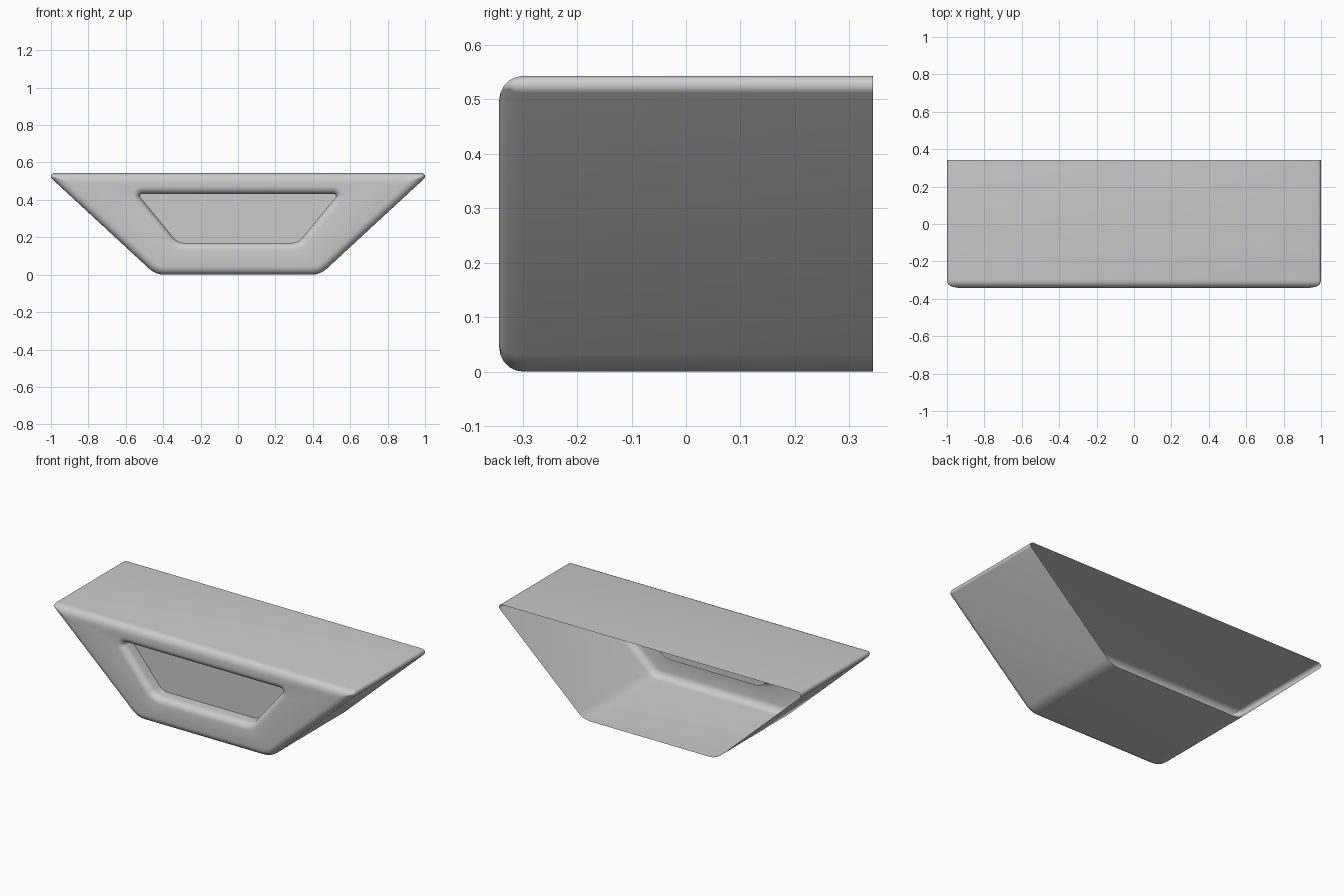
import bpy, bmesh
from math import pi, cos, sin, tan
from mathutils import Vector

if "Cube" in bpy.data.objects:
    bpy.data.objects.remove(bpy.data.objects["Cube"])

DEPTH = 0.343   # half depth


def trapezoid(bottom_x, top_x, z0, z1, r_bottom, r_top, grow=0.0, n=8):
    """Rounded trapezoid outline in XZ, anticlockwise from the front, offset by grow."""
    side = Vector((top_x - bottom_x, z1 - z0)).normalized()
    shift = lambda dz: (grow + dz * grow * side.x) / side.y   # sideways shift of a grown corner
    bx, tx = bottom_x + shift(-1), top_x + shift(1)
    z0, z1 = z0 - grow, z1 + grow
    corners = [(-bx, z0, r_bottom), (bx, z0, r_bottom), (tx, z1, r_top), (-tx, z1, r_top)]
    pts = []
    for i, (x, z, r) in enumerate(corners):
        r = max(r + grow, 0.004)
        p = Vector((x, z))
        a = (Vector(corners[i - 1][:2]) - p).normalized()
        b = (Vector(corners[(i + 1) % 4][:2]) - p).normalized()
        half = a.angle(b) / 2
        centre = p + (a + b).normalized() * (r / sin(half))
        start = p + a * (r / tan(half)) - centre
        nrm, tng = start, -a * r
        sweep = pi - 2 * half
        for k in range(n + 1):
            t = sweep * k / n
            pts.append(centre + nrm * cos(t) + tng * sin(t))
    return pts


def shell(grow=0.0):
    return trapezoid(0.44, 1.028, 0.0, 0.543, 0.12, 0.018, grow)


def pocket(grow=0.0):
    return trapezoid(0.322, 0.537, 0.17, 0.432, 0.08, 0.012, grow)


# Sections from the open back, round the front edge, then into the pocket
R, RIM, SEG = 0.044, 0.04, 5
sections = [(DEPTH, shell())]
for k in range(SEG + 1):
    t = pi / 2 * k / SEG
    sections.append((-DEPTH + R * (1 - sin(t)), shell(-R * (1 - cos(t)))))
for k in range(SEG + 1):
    t = pi / 2 * k / SEG
    sections.append((-DEPTH + RIM * (1 - cos(t)), pocket(RIM * (1 - sin(t)))))
sections.append((-0.255, pocket()))

# Loft the sections and close the pocket floor
bm = bmesh.new()
rings = [[bm.verts.new((p.x, y, p.y)) for p in pts] for y, pts in sections]
for a, b in zip(rings, rings[1:]):
    m = len(a)
    for i in range(m):
        j = (i + 1) % m
        bm.faces.new((a[i], a[j], b[j], b[i]))
bm.faces.new(rings[-1])
mesh = bpy.data.meshes.new("tapered_bin_shell")
bm.to_mesh(mesh)
bm.free()
obj = bpy.data.objects.new("tapered_bin_shell", mesh)
bpy.context.collection.objects.link(obj)
bpy.context.view_layer.objects.active = obj
obj.select_set(True)
bpy.ops.object.shade_smooth_by_angle(angle=0.7)
